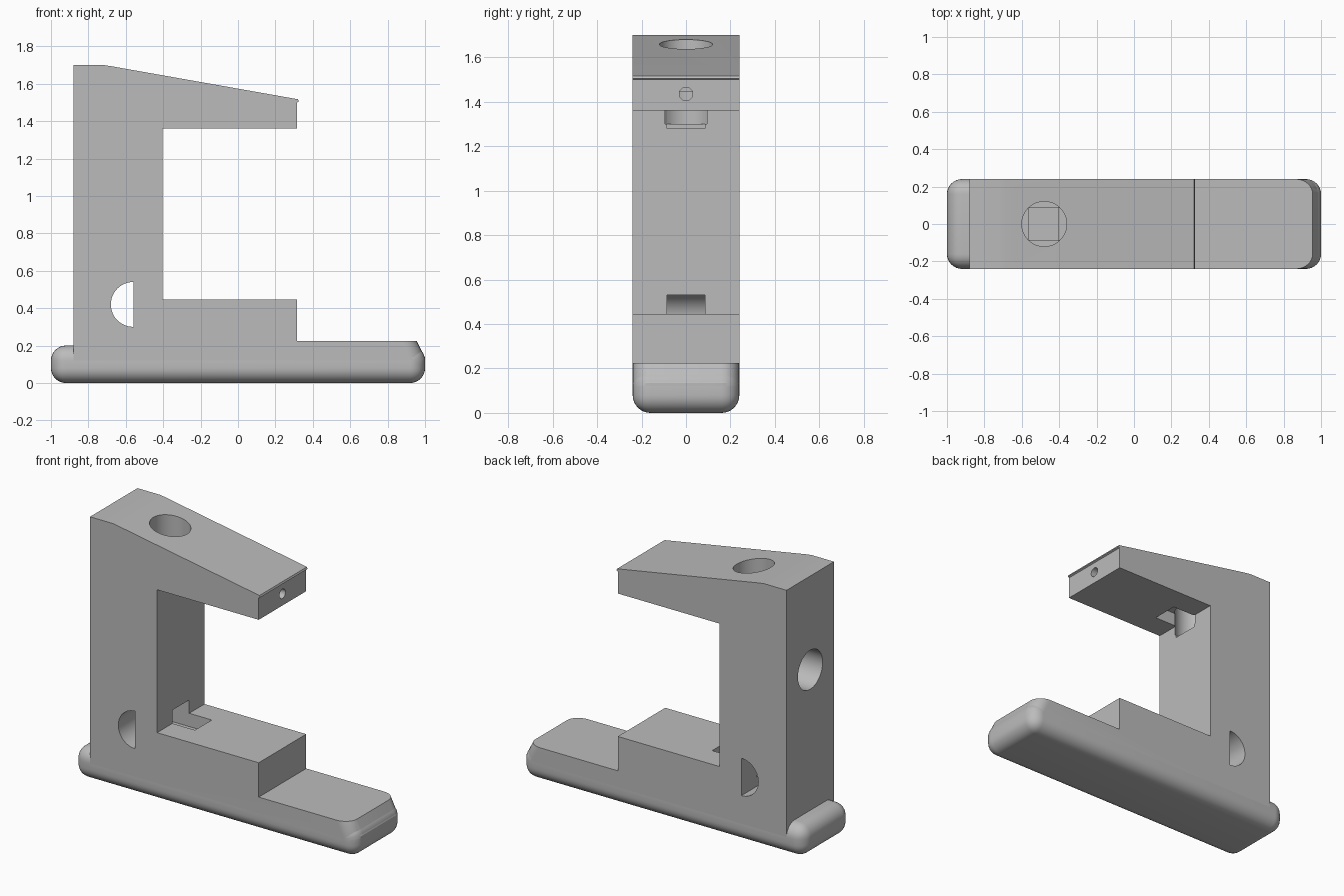
import bpy, bmesh, math
from mathutils import Matrix

if "Cube" in bpy.data.objects:
    bpy.data.objects.remove(bpy.data.objects["Cube"])

grey = bpy.data.materials.new("grey")
grey.diffuse_color = (0.5, 0.5, 0.5, 1)
grey.use_nodes = True
grey.node_tree.nodes["Principled BSDF"].inputs["Base Color"].default_value = grey.diffuse_color
W = 0.24      # half width of the bracket


def finish(name, bm):
    bmesh.ops.recalc_face_normals(bm, faces=bm.faces)
    me = bpy.data.meshes.new(name)
    bm.to_mesh(me)
    bm.free()
    me.materials.append(grey)
    ob = bpy.data.objects.new(name, me)
    bpy.context.collection.objects.link(ob)
    return ob


def extrude(pts, half):
    """Solid from an x-z profile, extruded across y."""
    bm = bmesh.new()
    f = bm.faces.new([bm.verts.new((x, -half, z)) for x, z in pts])
    r = bmesh.ops.extrude_face_region(bm, geom=[f])
    verts = [g for g in r["geom"] if isinstance(g, bmesh.types.BMVert)]
    bmesh.ops.translate(bm, verts=verts, vec=(0, 2 * half, 0))
    return bm


def box(x0, x1, z0, z1, half):
    return extrude([(x0, z0), (x1, z0), (x1, z1), (x0, z1)], half)


def rod(axis, a, b, c, r):
    """Cylinder from a to b along x or z; c is its other coordinate."""
    bm = bmesh.new()
    bmesh.ops.create_cone(bm, cap_ends=True, segments=48, radius1=r, radius2=r, depth=b - a)
    if axis == "x":
        bm.transform(Matrix.Translation(((a + b) / 2, 0, c)) @ Matrix.Rotation(math.pi / 2, 4, "Y"))
    else:
        bm.transform(Matrix.Translation((c, 0, (a + b) / 2)))
    return bm


def smooth(ob):
    bpy.ops.object.select_all(action="DESELECT")
    ob.select_set(True)
    bpy.context.view_layer.objects.active = ob
    bpy.ops.object.shade_smooth_by_angle(angle=math.radians(25))


# Rounded foot
bm = box(-1, 1, 0, 0.20, W)
bmesh.ops.bevel(bm, geom=bm.edges[:], offset=0.08, segments=8, profile=0.5, affect="EDGES")
smooth(finish("foot", bm))

# C-shaped frame with the sloped toe
bm = extrude([(-0.88, 0.1), (1.0, 0.1), (1.0, 0.135), (0.955, 0.225), (0.315, 0.225),
              (0.315, 0.445), (-0.405, 0.445), (-0.405, 1.36), (0.315, 1.36),
              (0.315, 1.50), (0.325, 1.505), (0.32, 1.517), (-0.68, 1.694),
              (-0.72, 1.70), (-0.88, 1.70)], W)
toe = [e for e in bm.edges
       if all(v.co.x > 0.9 for v in e.verts)
       and abs(e.verts[0].co.y - e.verts[1].co.y) < 0.01]
bmesh.ops.bevel(bm, geom=toe, offset=0.08, segments=8, profile=0.5, affect="EDGES")
frame = finish("frame", bm)

# Half-round side opening
arc = [(-0.56 + 0.12 * math.cos(t), 0.42 + 0.12 * math.sin(t))
       for t in (math.pi * (0.5 + i / 24) for i in range(25))]

cutters = [
    extrude(arc, 0.4),
    box(-0.565, -0.245, 0.36, 0.53, 0.085),     # lower corner pocket
    box(-0.565, -0.245, 1.28, 1.445, 0.085),    # upper corner pocket
    rod("z", 1.30, 1.9, -0.48, 0.12),           # top bore
    rod("x", -1.1, -0.56, 1.10, 0.125),         # back bore
    rod("x", -0.3, 0.5, 0.37, 0.03),            # lower arm pin hole
    rod("x", -0.3, 0.5, 1.435, 0.03),           # upper arm pin hole
]
for bm in cutters:
    cut = finish("cutter", bm)
    cut.hide_render = True
    m = frame.modifiers.new("cut", "BOOLEAN")
    m.operation, m.solver, m.object = "DIFFERENCE", "EXACT", cut
    bpy.context.view_layer.objects.active = frame
    bpy.ops.object.modifier_apply(modifier=m.name)
    bpy.data.objects.remove(cut)
smooth(frame)
